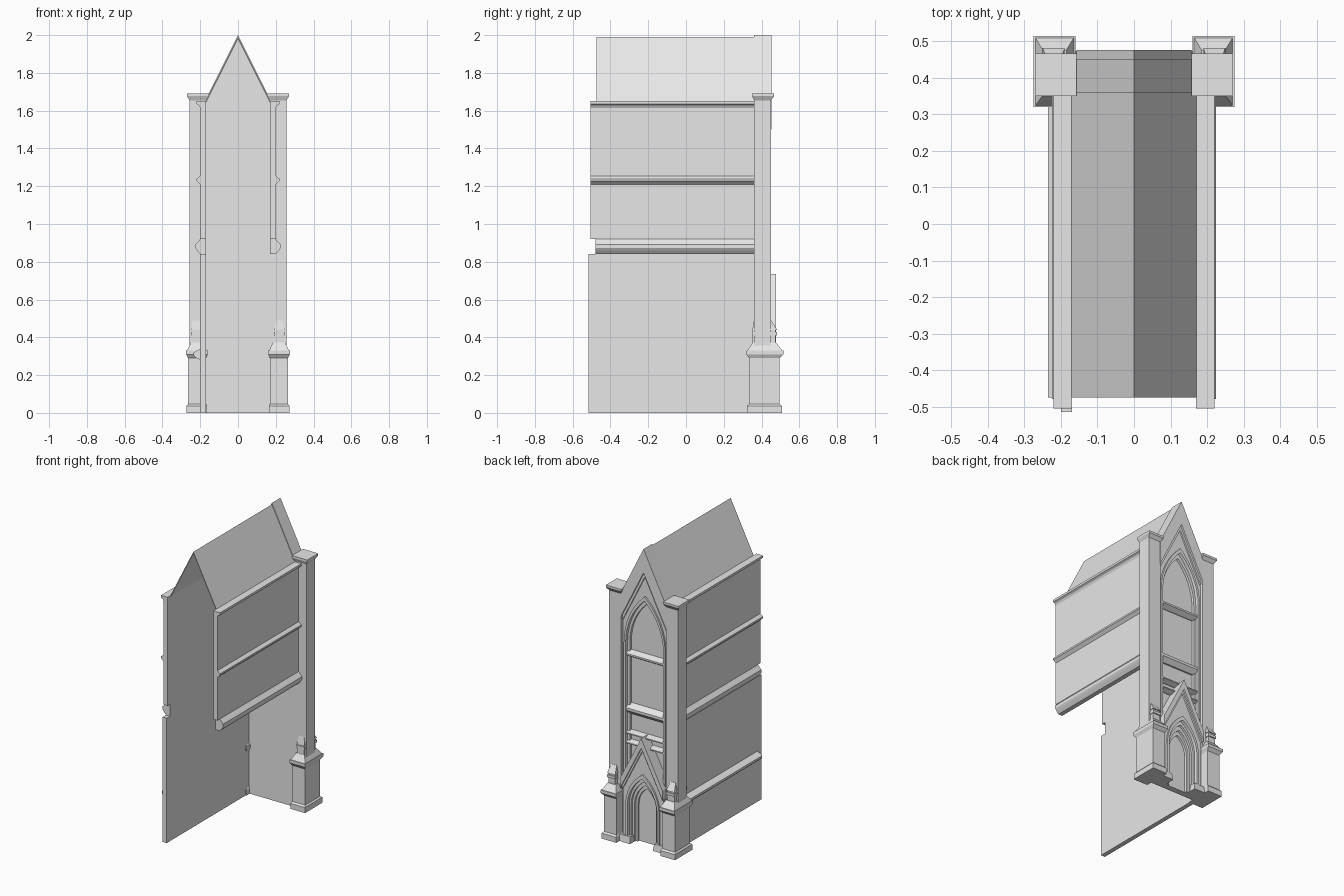
import bpy, bmesh, math

if "Cube" in bpy.data.objects:
    bpy.data.objects.remove(bpy.data.objects["Cube"], do_unlink=True)

stone = bpy.data.materials.new("grey_stone")
stone.use_nodes = True
stone.diffuse_color = (0.8, 0.8, 0.8, 1)
stone.node_tree.nodes["Principled BSDF"].inputs["Base Color"].default_value = (0.8, 0.8, 0.8, 1)


def finish(name, bm):
    bmesh.ops.recalc_face_normals(bm, faces=bm.faces[:])
    mesh = bpy.data.meshes.new(name)
    bm.to_mesh(mesh)
    bm.free()
    mesh.materials.append(stone)
    obj = bpy.data.objects.new(name, mesh)
    bpy.context.collection.objects.link(obj)
    return obj


def loft(name, lower, upper):
    """Solid between two matching outlines."""
    bm = bmesh.new()
    a = [bm.verts.new(p) for p in lower]
    b = [bm.verts.new(p) for p in upper]
    bm.faces.new(a)
    bm.faces.new(b)
    n = len(a)
    for i in range(n):
        j = (i + 1) % n
        bm.faces.new((a[i], a[j], b[j], b[i]))
    return finish(name, bm)


def prism_y(name, pts, y0, y1):
    return loft(name, [(x, y0, z) for x, z in pts], [(x, y1, z) for x, z in pts])


def prism_x(name, pts, x0, x1):
    return loft(name, [(x0, y, z) for y, z in pts], [(x1, y, z) for y, z in pts])


def rect(s, x0, x1, y0, y1, z):
    return [(s * x0, y0, z), (s * x1, y0, z), (s * x1, y1, z), (s * x0, y1, z)]


def stack(name, s, lo, hi):
    """Block or tapered block from (x0, x1, y0, y1, z) to the same."""
    return loft(name, rect(s, *lo), rect(s, *hi))


def mirror(right):
    """Full symmetric outline from its right half, apex last."""
    return [(-x, z) for x, z in right] + [(x, z) for x, z in reversed(right) if x > 0]


def arch(w, spring, apex, steps=8):
    """Pointed arch outline, open at the ground."""
    rise = apex - spring
    r = (w * w + rise * rise) / (2 * w)
    top = math.asin(rise / r)
    half = [(w, 0)]
    for i in range(steps):
        t = top * i / steps
        half.append((w - r + r * math.cos(t), spring + r * math.sin(t)))
    return mirror(half + [(0, apex)])


def band(name, outer, inner, y0, y1):
    return prism_y(name, outer + inner[::-1], y0, y1)


# Side walls, with the left one reaching the ground
def wall_ledge(name, s, out, z0, z1, y0):
    h = z1 - z0
    pts = [(.19, z0), (.2, z0), (out - .008, z0 + h * .25), (out, z0 + h * .4),
           (out, z0 + h * .65), (.2, z1), (.19, z1)]
    prism_y(name, [(s * x, z) for x, z in pts], y0, .37)


for s, side in ((1, "left"), (-1, "right")):
    stack(side + "_upper_wall", s, (.17, .2, -.505, .37, .92), (.17, .2, -.505, .37, 1.65))
    stack(side + "_wall_course", s, (.17, .2, -.48, .37, .84), (.17, .2, -.48, .37, .92))
    wall_ledge(side + "_middle_ledge", s, .22, 1.21, 1.255, -.505)
    wall_ledge(side + "_lower_ledge", s, .225, .84, .92, -.48)
    cornice = [(.17, 1.615), (.2, 1.615), (.207, 1.628), (.22, 1.635), (.22, 1.65), (.17, 1.65)]
    prism_y(side + "_cornice", [(s * x, z) for x, z in cornice], -.505, .37)

stack("right_lower_wall", -1, (.17, .2, -.515, .37, 0), (.17, .2, -.515, .37, .84))
wall_ledge("right_base_ledge", -1, .235, .28, .34, -.475)

# Thin open roof
band("roof", mirror([(.172, 1.648), (0, 1.99)]), mirror([(.168, 1.643), (0, 1.98)]), -.475, .37)

# Corner columns on stepped bases
for s, side in ((1, "left"), (-1, "right")):
    stack(side + "_column_plinth", s, (.165, .273, .323, .507, 0), (.165, .273, .323, .507, .037))
    stack(side + "_plinth_slope", s, (.165, .273, .323, .507, .037), (.17, .264, .334, .496, .047))
    stack(side + "_column_base", s, (.17, .264, .334, .496, .04), (.17, .264, .334, .496, .29))
    stack(side + "_base_flare", s, (.17, .264, .334, .496, .29), (.16, .275, .32, .515, .31))
    stack(side + "_base_band", s, (.16, .275, .32, .515, .31), (.16, .275, .32, .515, .33))
    stack(side + "_base_slope", s, (.165, .27, .325, .51, .33), (.185, .25, .352, .477, .372))
    stack(side + "_column", s, (.168, .257, .36, .45, .3), (.168, .257, .36, .45, 1.67))
    stack(side + "_capital_flare", s, (.168, .257, .36, .45, 1.655), (.157, .27, .35, .467, 1.677))
    stack(side + "_capital", s, (.157, .27, .35, .467, 1.677), (.157, .27, .35, .467, 1.692))
    buttress = [(.353, .36), (.353, .44), (.36, .46), (.45, .485), (.475, .44), (.475, .36)]
    prism_x(side + "_buttress", buttress, s * .195, s * .246)
    stack(side + "_buttress_band", s, (.19, .25, .349, .482, .41), (.19, .25, .349, .482, .428))
    stack(side + "_buttress_cap", s, (.19, .25, .351, .482, .44), (.2, .24, .36, .452, .49))

# Gabled facade with a tall recessed arch
gable = mirror([(.17, 0), (.17, 1.5), (0, 1.84)])
prism_y("facade_back", gable, .36, .4)
prism_y("inner_panel", mirror([(.165, .84), (.165, .92)]), .355, .362)
band("facade_frame", gable, arch(.143, 1.33, 1.65), .395, .43)
band("gable_rake", mirror([(.17, 1.66), (0, 2)]), mirror([(.17, 1.5), (0, 1.84)]), .36, .452)
band("gable_inner_trim", mirror([(.165, 1.52), (0, 1.85)]), mirror([(.165, 1.475), (0, 1.805)]), .4, .44)
band("arch_outer_moulding", arch(.154, 1.33, 1.675), arch(.14, 1.33, 1.645), .42, .442)
band("arch_inner_moulding", arch(.145, 1.33, 1.652), arch(.126, 1.33, 1.615), .395, .417)

# Ledges crossing the recess
for i, (z, h) in enumerate(((1.25, .045), (.88, .07), (.72, .03), (.655, .03))):
    pts = [(.395, z - h / 2), (.41, z - h / 2), (.438, z - h * .1), (.438, z + h * .15), (.4, z + h / 2),
           (.395, z + h / 2)]
    prism_x("recess_ledge_%d" % (i + 1), pts, -.145, .145)

# Portal with its own steep gable and stepped arch
portal = mirror([(.15, 0), (.15, .41), (0, .71)])
band("portal_wall", portal, arch(.112, .25, .46), .395, .455)
band("portal_rake", mirror([(.158, .425), (0, .735)]), mirror([(.158, .36), (0, .67)]), .4, .477)
band("portal_inner_trim", mirror([(.15, .38), (0, .675)]), mirror([(.15, .35), (0, .645)]), .4, .466)
for i, (w, y) in enumerate(((.125, .466), (.112, .445), (.097, .43), (.083, .415))):
    band("portal_moulding_%d" % (i + 1), arch(w, .25, .235 + w * 2),
         arch(w - .015, .25, .235 + (w - .015) * 2), .395, y)
for s, side in ((1, "left"), (-1, "right")):
    stack(side + "_portal_plinth", s, (.085, .165, .4, .474, 0), (.09, .165, .4, .468, .045))
